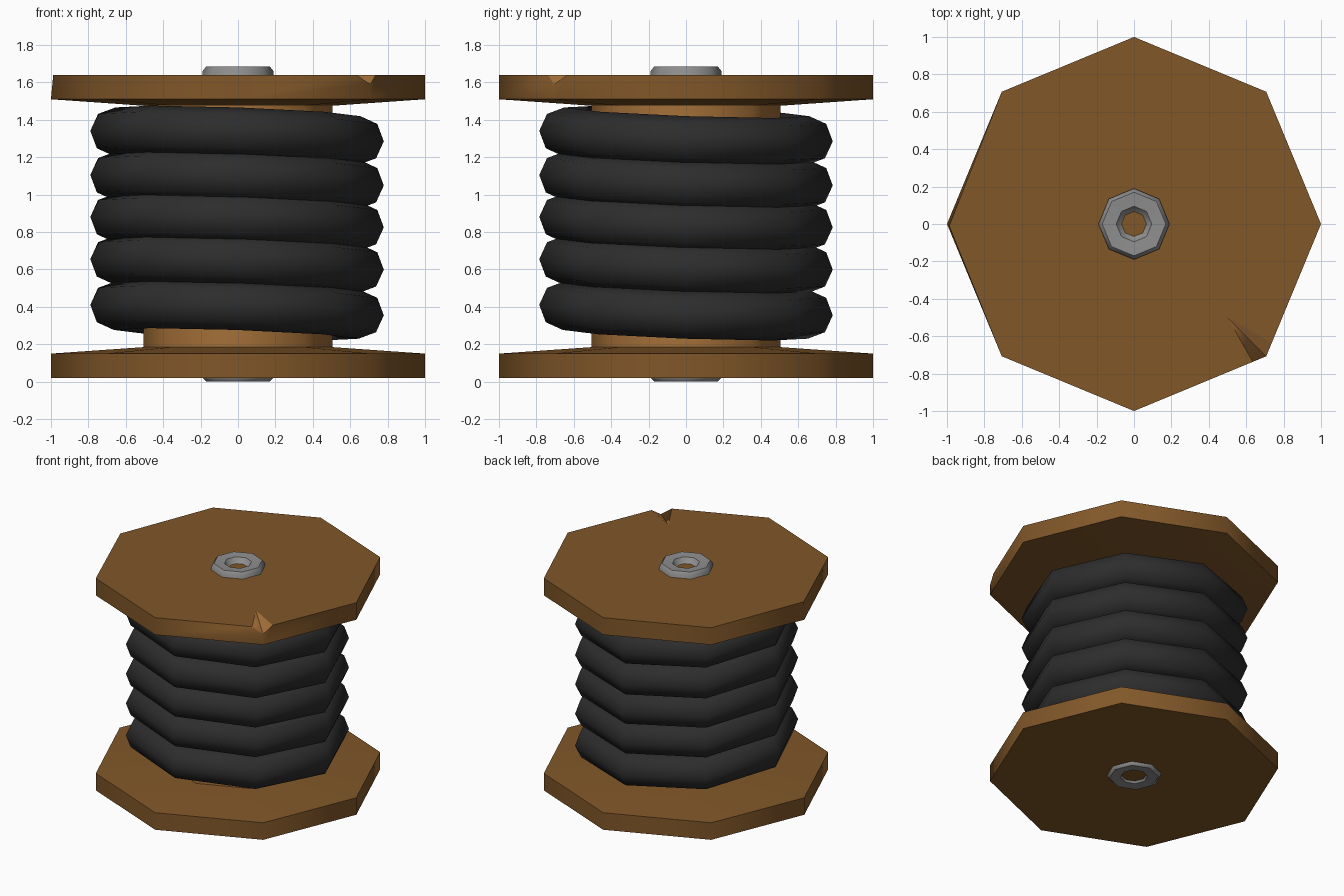
import bpy, bmesh, math
from mathutils import Vector, Matrix

if "Cube" in bpy.data.objects:
    bpy.data.objects.remove(bpy.data.objects["Cube"])


def material(name, rgb):
    m = bpy.data.materials.new(name)
    m.diffuse_color = (*rgb, 1)
    m.use_nodes = True
    m.node_tree.nodes["Principled BSDF"].inputs["Base Color"].default_value = m.diffuse_color
    return m


WOOD = material("dark wood", (0.22, 0.095, 0.022))
CORE = material("light wood", (0.37, 0.16, 0.04))
CORD = material("black cord", (0.026, 0.026, 0.026))
METAL = material("grey metal", (0.27, 0.27, 0.27))


def add_object(name, bm, mat, angle=50):
    bmesh.ops.remove_doubles(bm, verts=bm.verts, dist=0.0001)
    bmesh.ops.recalc_face_normals(bm, faces=bm.faces)
    me = bpy.data.meshes.new(name)
    bm.to_mesh(me)
    bm.free()
    me.materials.append(mat)
    ob = bpy.data.objects.new(name, me)
    bpy.context.collection.objects.link(ob)
    bpy.ops.object.select_all(action='DESELECT')
    ob.select_set(True)
    bpy.context.view_layer.objects.active = ob
    bpy.ops.object.shade_smooth_by_angle(angle=math.radians(angle))
    return ob


def lathe(profile, closed=False, sides=8):
    """Revolve (radius, z) points into an eight-sided solid."""
    bm = bmesh.new()
    rings = [[bm.verts.new((r * math.cos(math.tau * i / sides),
                            r * math.sin(math.tau * i / sides), z))
              for i in range(sides)] for r, z in profile]
    pairs = list(zip(rings, rings[1:]))
    if closed:
        pairs.append((rings[-1], rings[0]))
    for a, b in pairs:
        for i in range(sides):
            j = (i + 1) % sides
            bm.faces.new((a[i], a[j], b[j], b[i]))
    return bm


# Flanges with gently coned inner faces
add_object("bottom_flange", lathe([(0, 0.02), (1, 0.02), (1, 0.15), (0.5, 0.185), (0, 0.185)]), WOOD)
bm = lathe([(0, 1.475), (0.5, 1.475), (1, 1.51), (1, 1.64), (0, 1.64)])
for v in bm.verts:  # slightly worn corner on the left
    if v.co.x < -0.99 and v.co.z > 1.6:
        v.co += Vector((0.012, -0.01, 0))
top = add_object("top_flange", bm, WOOD)

# Thread notch cut in the top flange corner
bm = bmesh.new()
inner = Vector((0.5, -0.5, 1.64))
side_a = Vector((0.64, -0.745, 1.64))
side_b = Vector((0.745, -0.64, 1.64))
low = Vector((0.707, -0.707, 1.59))
pts = [inner] + [inner + (p - inner) * 1.4 for p in (side_a, side_b, low)]
pts += [p + Vector((0, 0, 0.05)) for p in pts[:3]]
for p in pts:
    bm.verts.new(p)
bmesh.ops.convex_hull(bm, input=bm.verts)
cutter = add_object("notch_cutter", bm, CORE)
top.data.materials.append(CORE)
cut = top.modifiers.new("notch", 'BOOLEAN')
cut.operation = 'DIFFERENCE'
cut.solver = 'EXACT'
cut.material_mode = 'TRANSFER'
cut.object = cutter
bpy.context.view_layer.objects.active = top
bpy.ops.object.modifier_apply(modifier=cut.name)
bpy.data.objects.remove(cutter)

# Core drum
add_object("core", lathe([(0, 0.17), (0.505, 0.17), (0.505, 1.485), (0, 1.485)]), CORE)

# Metal axle with dished ends
add_object("axle", lathe([(0, 0.07), (0.06, 0.055), (0.095, 0.005), (0.17, 0.0), (0.19, 0.02),
                          (0.19, 1.66), (0.17, 1.685), (0.095, 1.68), (0.06, 1.63), (0, 1.615)]), METAL)

# Wound cord: five tilted rings
tube = [(0.655 + 0.13 * math.cos(math.tau * k / 8), 0.13 * math.sin(math.tau * k / 8)) for k in range(8)]
tilt = Matrix.Rotation(math.radians(2.9), 4, Vector((-1, 1, 0)).normalized())
for n, z in enumerate((0.383, 0.627, 0.853, 1.077, 1.313)):
    bm = lathe(tube, closed=True)
    # rings lean down toward the back right
    bm.transform(Matrix.Translation((-0.005, 0, z)) @ tilt)
    add_object(f"cord_ring_{n + 1}", bm, CORD)
